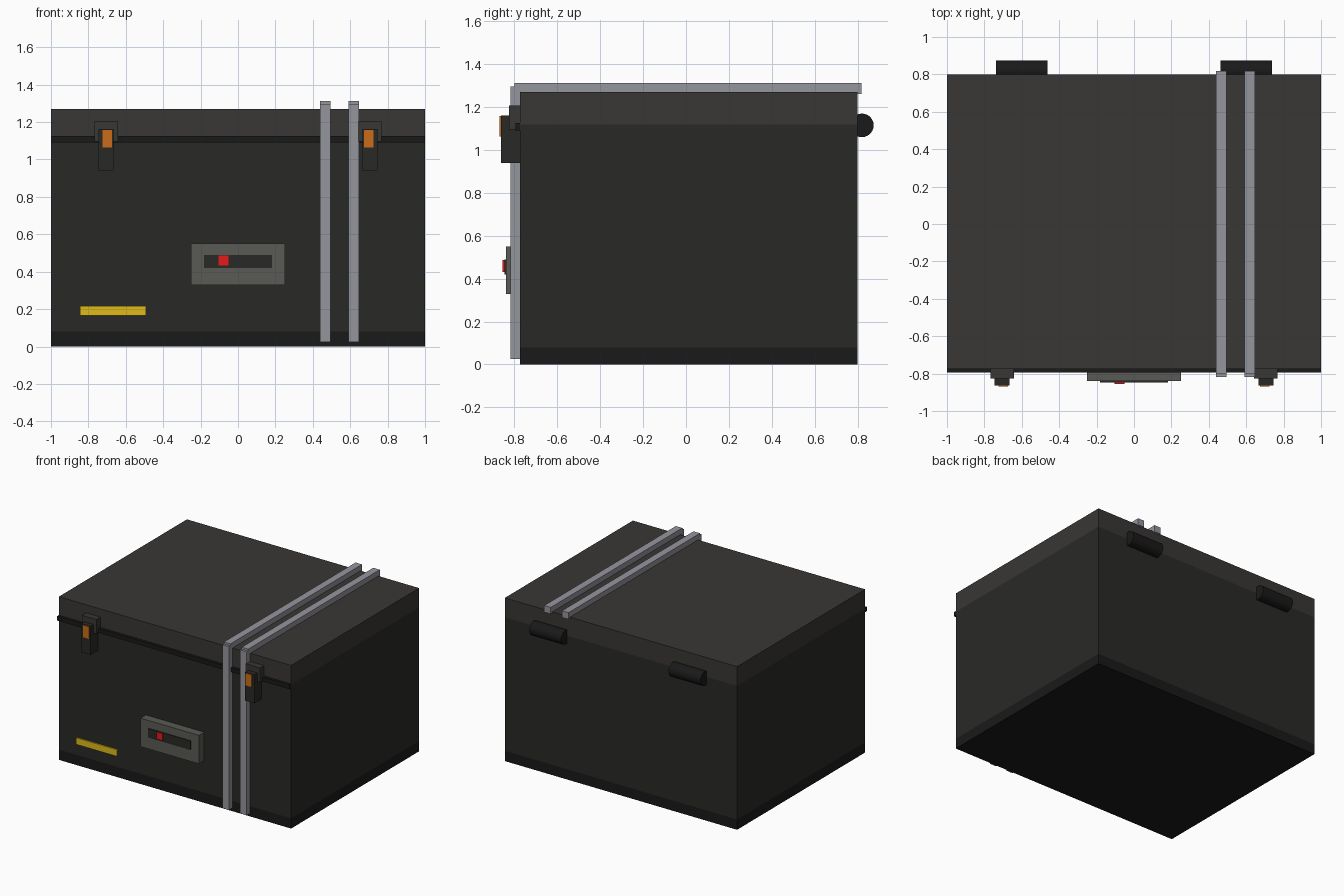
import bpy
import math

if "Cube" in bpy.data.objects:
    bpy.data.objects.remove(bpy.data.objects["Cube"])


def material(name, rgb):
    m = bpy.data.materials.new(name)
    m.diffuse_color = (*rgb, 1)
    m.use_nodes = True
    m.node_tree.nodes["Principled BSDF"].inputs["Base Color"].default_value = m.diffuse_color
    return m


SHELL = material("shell", (0.022, 0.022, 0.02))
LID = material("lid", (0.04, 0.038, 0.035))
BLACK = material("black", (0.01, 0.01, 0.01))
METAL = material("metal", (0.3, 0.3, 0.34))
PANEL = material("panel", (0.1, 0.1, 0.09))
ORANGE = material("orange", (0.6, 0.15, 0.01))
RED = material("red", (0.8, 0.01, 0.01))
YELLOW = material("yellow", (0.75, 0.5, 0.01))


def box(name, x, y, z, mat):
    """Box from (min, max) ranges on each axis."""
    centre = [(a + b) / 2 for a, b in (x, y, z)]
    bpy.ops.mesh.primitive_cube_add(size=1, location=centre)
    ob = bpy.context.object
    ob.name = name
    ob.scale = [b - a for a, b in (x, y, z)]
    bpy.ops.object.transform_apply(location=False, rotation=False, scale=True)
    ob.data.materials.append(mat)
    return ob


def span(centre, width):
    return (centre - width / 2, centre + width / 2)


# Case: base, body, lid and front seal
X, Y = (-1, 1), (-0.775, 0.80)
box("base", X, Y, (0, 0.08), BLACK)
box("body", X, Y, (0.08, 1.12), SHELL)
box("lid", X, Y, (1.12, 1.27), LID)
box("lid_seal", X, (-0.795, -0.77), (1.092, 1.126), BLACK)

# Latches and rear hinges, mirrored left and right
for side, s in (("left", -1), ("right", 1)):
    c = 0.705 * s
    box(f"{side}_latch_plate", span(c, 0.125), (-0.825, -0.77), (1.095, 1.207), LID)
    box(f"{side}_latch_lever", span(c, 0.08), (-0.863, -0.77), (0.94, 1.162), SHELL)
    box(f"{side}_latch_button", span(0.70 * s, 0.05), (-0.87, -0.855), (1.064, 1.158), ORANGE)
    bpy.ops.mesh.primitive_cylinder_add(
        vertices=24, radius=0.055, depth=0.275,
        location=(0.6 * s, 0.82, 1.115), rotation=(0, math.pi / 2, 0))
    hinge = bpy.context.object
    hinge.name = f"{side}_hinge"
    hinge.data.materials.append(BLACK)
    bpy.ops.object.shade_smooth_by_angle()

# Metal straps over the front and top
for i, x in enumerate((0.467, 0.62), 1):
    box(f"strap_{i}_front", span(x, 0.056), (-0.818, -0.77), (0.025, 1.297), METAL)
    box(f"strap_{i}_top", span(x, 0.056), (-0.80, 0.818), (1.26, 1.312), METAL)

# Control panel with dark display and red light
box("control_panel", (-0.252, 0.252), (-0.84, -0.77), (0.328, 0.55), PANEL)
box("display", (-0.182, 0.182), (-0.847, -0.83), (0.42, 0.49), SHELL)
box("indicator_light", (-0.103, -0.052), (-0.855, -0.84), (0.432, 0.486), RED)

# Yellow warning strip
box("warning_strip", (-0.845, -0.493), (-0.785, -0.77), (0.166, 0.217), YELLOW)
